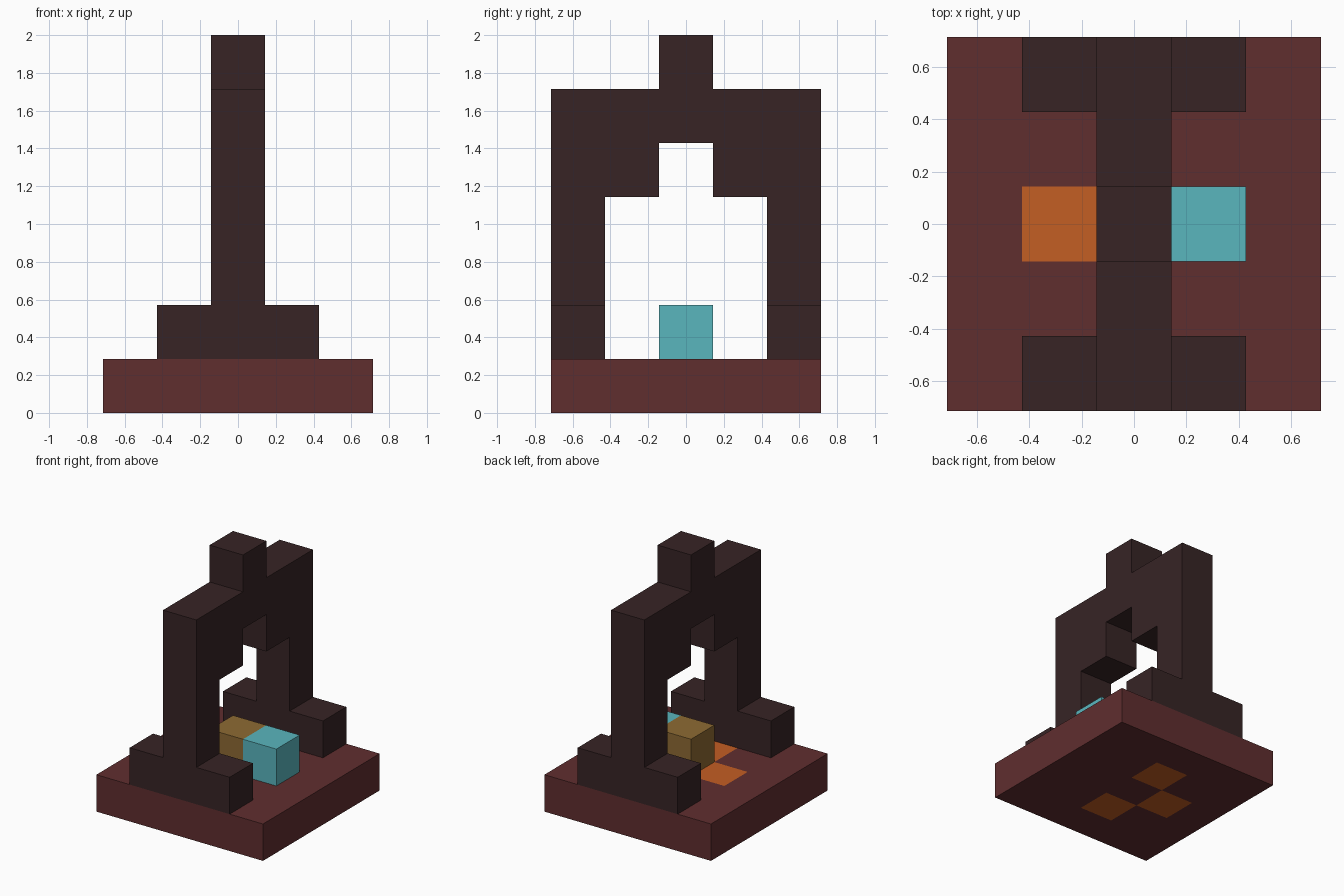
import bpy
import bmesh

U = 2 / 7  # one block

cube = bpy.data.objects.get("Cube")
if cube:
    bpy.data.objects.remove(cube, do_unlink=True)


def material(name, rgb):
    """Flat material from 0-255 display values, stored as linear."""
    lin = [((c / 255 + 0.055) / 1.055) ** 2.4 for c in rgb]
    mat = bpy.data.materials.new(name)
    mat.use_nodes = True
    mat.diffuse_color = (*lin, 1)
    mat.node_tree.nodes["Principled BSDF"].inputs["Base Color"].default_value = (*lin, 1)
    return mat


DARK = material("dark brown", (55, 36, 37))
MAROON = material("maroon", (96, 46, 47))
ORANGE = material("orange", (196, 94, 35))
TEAL = material("teal", (90, 182, 190))
OCHRE = material("ochre", (142, 106, 51))


def add_object(name, bm, *mats):
    bmesh.ops.recalc_face_normals(bm, faces=bm.faces)
    mesh = bpy.data.meshes.new(name)
    bm.to_mesh(mesh)
    bm.free()
    obj = bpy.data.objects.new(name, mesh)
    for mat in mats:
        mesh.materials.append(mat)
    bpy.context.collection.objects.link(obj)
    return obj


def block(name, centre, size, mat):
    """Box with centre and size given in blocks."""
    bm = bmesh.new()
    bmesh.ops.create_cube(bm, size=1)
    for v in bm.verts:
        v.co = [(c + p * s) * U for c, p, s in zip(centre, v.co, size)]
    return add_object(name, bm, mat)


def extrude(bm, faces, offset):
    result = bmesh.ops.extrude_face_region(bm, geom=faces, use_keep_orig=True)
    verts = [g for g in result["geom"] if isinstance(g, bmesh.types.BMVert)]
    bmesh.ops.translate(bm, verts=verts, vec=offset)


# Base slab, with three orange squares set into its top and bottom
bm = bmesh.new()
bmesh.ops.create_grid(bm, x_segments=5, y_segments=5, size=2.5 * U)
extrude(bm, bm.faces[:], (0, 0, U))
squares = {(-1, 0), (0, -1), (0, 1)}
bm.normal_update()
for f in bm.faces:
    c = f.calc_center_median() / U
    if abs(f.normal.z) > 0.5 and (round(c.x), round(c.y)) in squares:
        f.material_index = 1
add_object("base", bm, MAROON, ORANGE)

# Feet
for name, y in (("front_foot", -2), ("back_foot", 2)):
    block(name, (0, y, 1.5), (3, 1, 1), DARK)

# Arch: half outline (y, z) mirrored, then extruded across x
half = [(0.5, 7), (0.5, 6), (2.5, 6), (2.5, 2), (1.5, 2), (1.5, 4), (0.5, 4), (0.5, 5)]
outline = half + [(-y, z) for y, z in reversed(half)]
bm = bmesh.new()
face = bm.faces.new([bm.verts.new((-U / 2, y * U, z * U)) for y, z in outline])
extrude(bm, [face], (U, 0, 0))
add_object("arch", bm, DARK)

# Small blocks under the arch
block("centre_block", (0, 0, 1.5), (1, 1, 1), OCHRE)
block("left_block", (1, 0, 1.5), (1, 1, 1), TEAL)
